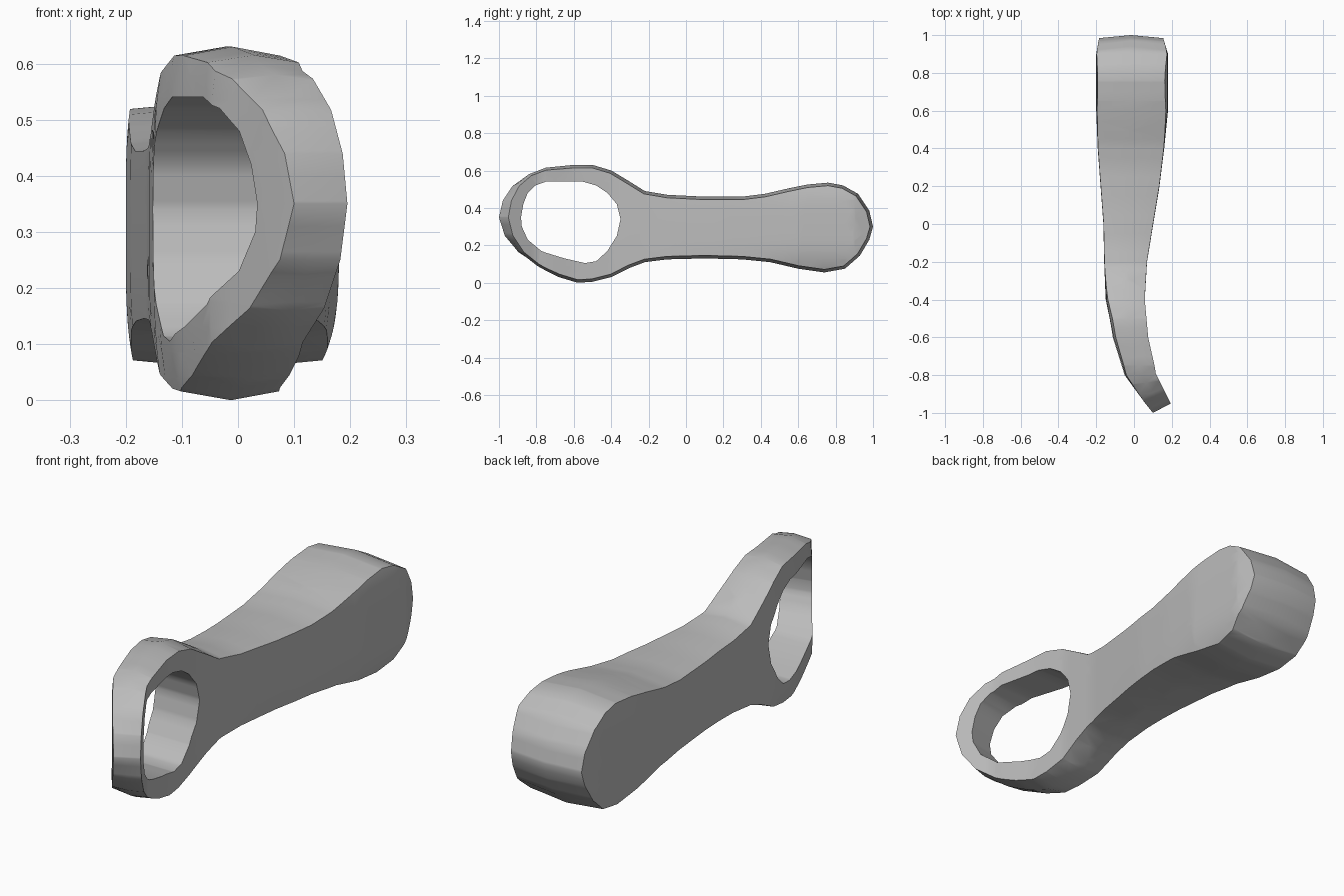
import bpy
import bmesh
import math
from mathutils import Vector

if "Cube" in bpy.data.objects:
    bpy.data.objects.remove(bpy.data.objects["Cube"], do_unlink=True)

# Outer side outline (y, z) of ring and handle
OUTLINE = [(-1, .35), (-.98, .44), (-.93, .52), (-.85, .58), (-.75, .615), (-.6, .63),
           (-.5, .63), (-.4, .6), (-.3, .54), (-.22, .49), (-.1, .47), (.1, .46),
           (.3, .46), (.42, .475), (.55, .505), (.65, .525), (.76, .535), (.84, .52),
           (.92, .475), (.98, .385), (1, .3), (.98, .23), (.93, .145), (.85, .075),
           (.74, .055), (.6, .075), (.45, .11), (.3, .125), (.1, .13), (-.1, .125),
           (-.22, .11), (-.3, .08), (-.4, .03), (-.5, .005), (-.58, 0), (-.68, .03),
           (-.8, .09), (-.9, .16), (-.97, .25)]

# Finger opening inside the ring
OPENING = [(-.915, .35), (-.9, .42), (-.87, .48), (-.82, .52), (-.75, .54), (-.55, .54),
           (-.48, .52), (-.42, .48), (-.37, .42), (-.35, .34), (-.37, .25), (-.42, .17),
           (-.48, .115), (-.54, .105), (-.65, .13), (-.78, .17), (-.87, .23), (-.91, .3)]

# Plan: y, right-hand edge, its bulge, left-hand edge, its bulge
PLAN = [(-1, .1, 0, .22, 0), (-.95, .06, 0, .195, 0), (-.8, -.035, .015, .12, 0),
        (-.6, -.095, .02, .075, 0), (-.4, -.13, .02, .057, 0), (-.2, -.145, .013, .064, .005),
        (0, -.152, .01, .09, .012), (.2, -.165, .012, .12, .015), (.4, -.18, .012, .14, .02),
        (.6, -.187, .013, .15, .03), (.9, -.187, .013, .15, .03), (1, -.182, 0, .15, 0)]

MID_Z = .31
CROWN = .016


def plan_at(y):
    """Interpolate the plan table."""
    y = max(-1, min(1, y))
    for a, b in zip(PLAN, PLAN[1:]):
        if y <= b[0]:
            t = (y - a[0]) / (b[0] - a[0])
            return [p + (q - p) * t for p, q in zip(a[1:], b[1:])]


def inset(points, amount):
    """Move a clockwise outline inward, fading out at the ring tip."""
    result = []
    for i, p in enumerate(points):
        before, after = Vector(points[i - 1]), Vector(points[(i + 1) % len(points)])
        along = (after - before).normalized()
        fade = max(0, min(1, (p[0] + 1) / .3))
        result.append(Vector(p) + Vector((along.y, -along.x)) * amount * fade)
    return result


def add_loop(bm, points, x):
    verts = [bm.verts.new((x, p[0], p[1])) for p in points]
    edges = [bm.edges.new((v, verts[(i + 1) % len(verts)])) for i, v in enumerate(verts)]
    return verts, edges


def bridge(bm, a, b):
    for i in range(len(a)):
        j = (i + 1) % len(a)
        bm.faces.new((a[i], a[j], b[j], b[i]))


# Flat blank: crowned rim, opening wall and two side faces
bm = bmesh.new()
sides = inset(OUTLINE, CROWN)
outer = [add_loop(bm, sides, -1), add_loop(bm, OUTLINE, 0), add_loop(bm, sides, 1)]
inner = [add_loop(bm, OPENING, -1), add_loop(bm, OPENING, 1)]
bridge(bm, outer[0][0], outer[1][0])
bridge(bm, outer[1][0], outer[2][0])
bridge(bm, inner[0][0], inner[1][0])
for rim, hole in ((outer[0], inner[0]), (outer[2], inner[1])):
    bmesh.ops.triangle_fill(bm, use_beauty=True, edges=rim[1] + hole[1])


def slice_blank(axis, start, step, count):
    normal = Vector((0, 0, 0))
    normal[axis] = 1
    for i in range(count):
        place = normal * (start + step * i)
        bmesh.ops.bisect_plane(bm, geom=bm.verts[:] + bm.edges[:] + bm.faces[:],
                               dist=.002, plane_co=place, plane_no=normal)


slice_blank(1, -.95, .05, 39)
slice_blank(2, .04, .045, 13)

# Remove fill diagonals so the side faces are a clean grid
bm.normal_update()
diagonals = []
for e in bm.edges:
    d = e.verts[0].co - e.verts[1].co
    flat = len(e.link_faces) == 2 and all(abs(f.normal.x) > .999 for f in e.link_faces)
    if flat and min(abs(d.y), abs(d.z)) > .0005:
        diagonals.append(e)
bmesh.ops.dissolve_edges(bm, edges=diagonals, use_verts=False)

# Bend the blank to the plan and dome the side faces
for v in bm.verts:
    u, y, z = v.co
    right, right_bulge, left, left_bulge = plan_at(y)
    half = .24 if y > 0 else .24 + .07 * min(1, -y / .4)
    dome = 1 - min(1, abs(z - MID_Z) / half) ** 4
    if u < -.999:
        right -= right_bulge * dome
    if u > .999:
        left += left_bulge * dome
    mix = (u + 1) / 2
    slant = max(0, (-y - .75) / .25) * .05 * mix
    v.co.y = y + slant
    v.co.x = right + (left - right) * mix
    if slant:
        tip = min(1, slant / .05 / max(mix, .01))
        v.co.x -= .025 * tip * mix

bmesh.ops.remove_doubles(bm, verts=bm.verts[:], dist=.0015)
bmesh.ops.recalc_face_normals(bm, faces=bm.faces[:])
mesh = bpy.data.meshes.new("ring_handle")
bm.to_mesh(mesh)
bm.free()
ring_handle = bpy.data.objects.new("ring_handle", mesh)
bpy.context.collection.objects.link(ring_handle)

# Plain grey finish
grey = bpy.data.materials.new("plain_grey")
grey.use_nodes = True
colour = (.5, .5, .5, 1)
grey.diffuse_color = colour
grey.node_tree.nodes["Principled BSDF"].inputs["Base Color"].default_value = colour
mesh.materials.append(grey)

# Smooth surfaces with crisp side edges
bpy.ops.object.select_all(action='DESELECT')
ring_handle.select_set(True)
bpy.context.view_layer.objects.active = ring_handle
bpy.ops.object.shade_smooth_by_angle(angle=math.radians(38))
